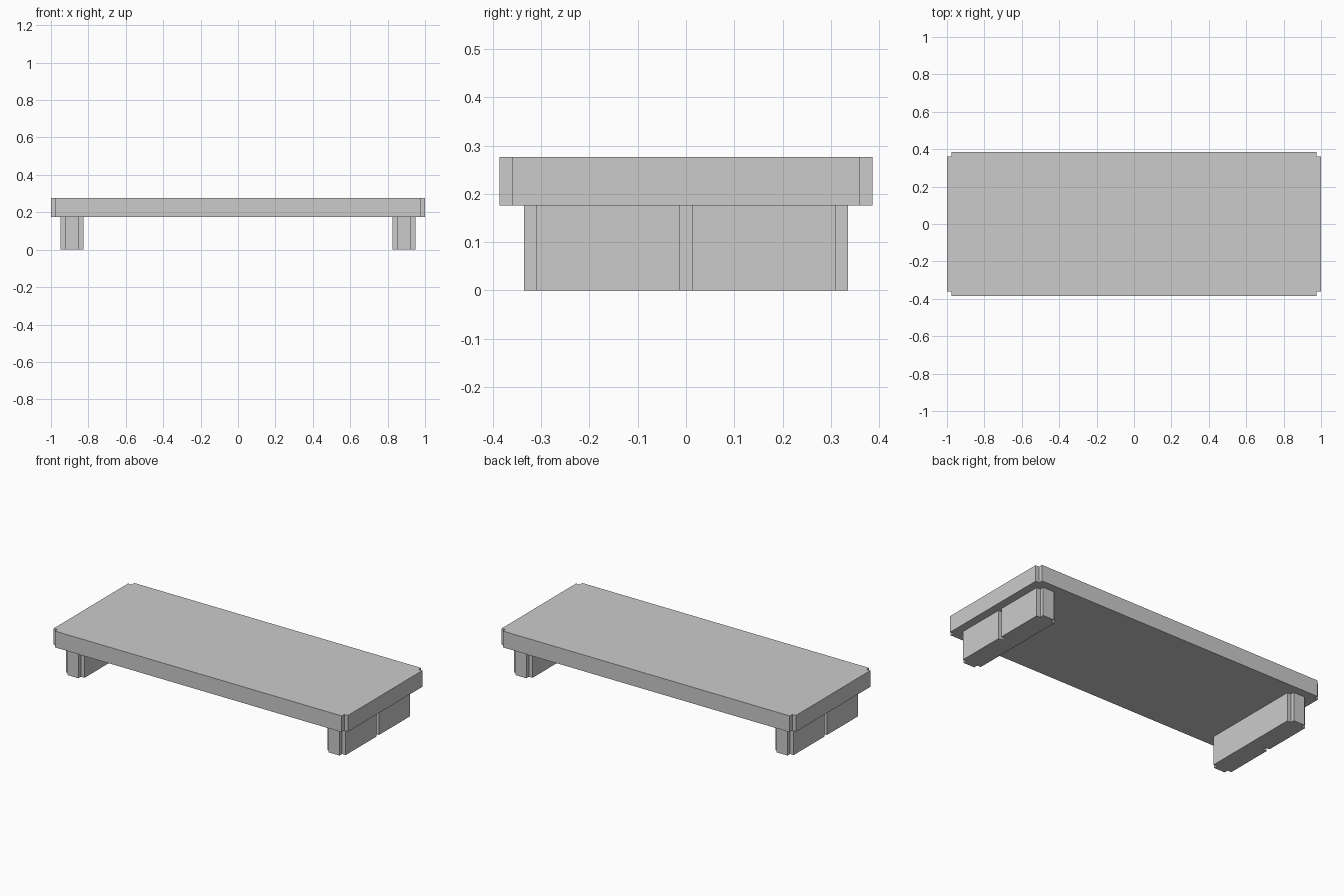
import bpy
import bmesh

if "Cube" in bpy.data.objects:
    bpy.data.objects.remove(bpy.data.objects["Cube"])

N = 0.025  # side of the square corner notches and grooves


def prism(name, outline, z0, z1):
    """Extrude a counter-clockwise xy outline from z0 up to z1."""
    bm = bmesh.new()
    base = bm.faces.new([bm.verts.new((x, y, z0)) for x, y in outline])
    up = bmesh.ops.extrude_face_region(bm, geom=[base], use_keep_orig=True)
    top = [v for v in up["geom"] if isinstance(v, bmesh.types.BMVert)]
    bmesh.ops.translate(bm, verts=top, vec=(0, 0, z1 - z0))
    bmesh.ops.recalc_face_normals(bm, faces=bm.faces)
    mesh = bpy.data.meshes.new(name)
    bm.to_mesh(mesh)
    bm.free()
    obj = bpy.data.objects.new(name, mesh)
    bpy.context.collection.objects.link(obj)
    return obj


def notched_rect(x0, x1, y):
    """Rectangle with a square notch cut from each corner, starting on the +x side."""
    return [
        (x1, -y + N), (x1, y - N), (x1 - N, y - N), (x1 - N, y),
        (x0 + N, y), (x0 + N, y - N), (x0, y - N), (x0, -y + N),
        (x0 + N, -y + N), (x0 + N, -y), (x1 - N, -y), (x1 - N, -y + N),
    ]


# Table top
prism("table_top", notched_rect(-1.0, 1.0, 0.386), 0.176, 0.276)

# Legs: notched slabs with a vertical groove in the middle of the outer face
inner, outer = 0.825, 0.95
leg = notched_rect(inner, outer, 0.336)
groove = [(outer, -N / 2), (outer - N, -N / 2), (outer - N, N / 2), (outer, N / 2)]
leg[1:1] = groove
for name, side in (("right_leg", 1), ("left_leg", -1)):
    prism(name, [(side * x, y) for x, y in leg], 0.0, 0.176)
